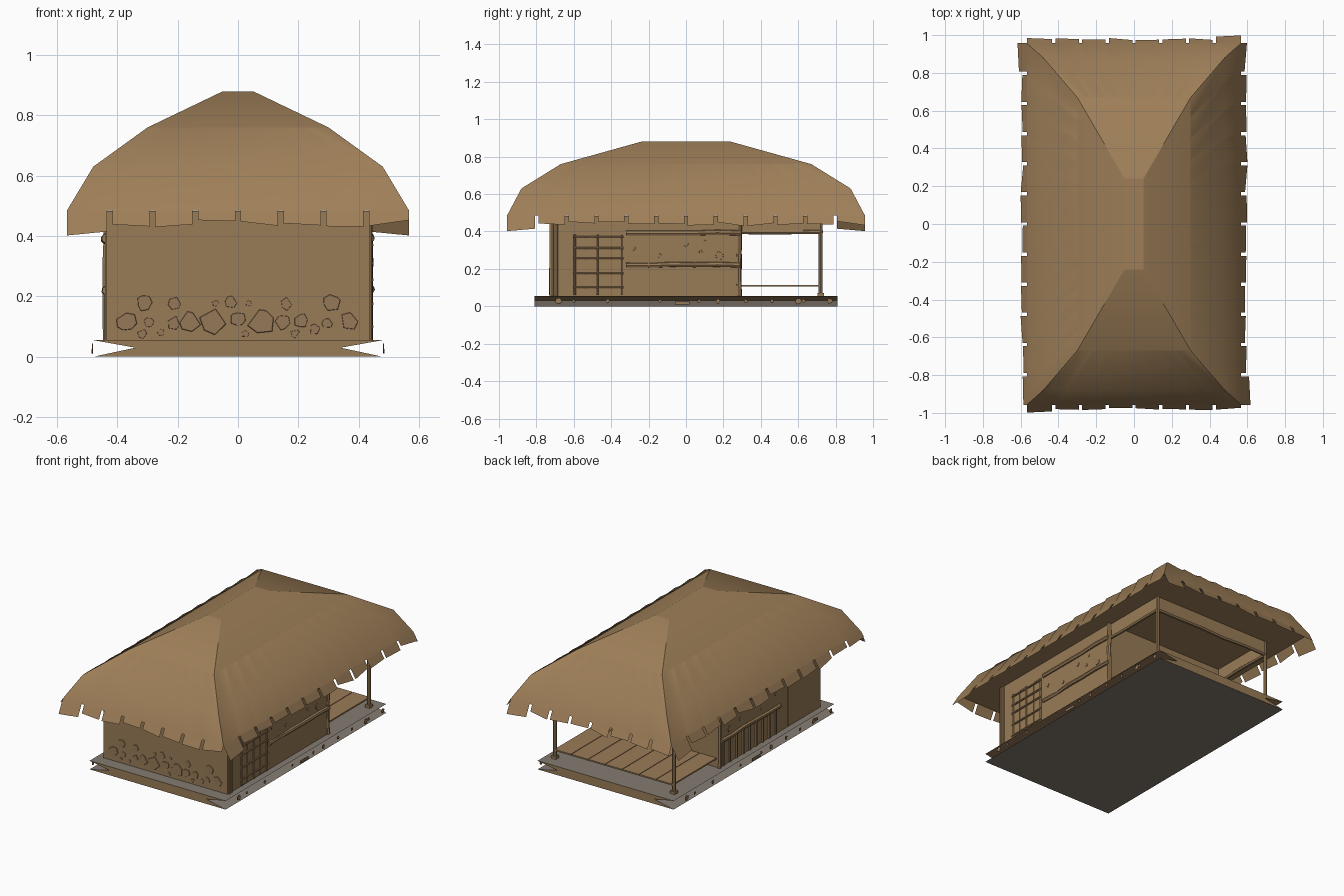
import bpy, bmesh, math, random
from mathutils import Vector

if "Cube" in bpy.data.objects:
    bpy.data.objects.remove(bpy.data.objects["Cube"])
random.seed(4)

def mat(name, c):
    m = bpy.data.materials.new(name)
    m.diffuse_color = (*c, 1)
    m.use_nodes = True
    m.node_tree.nodes["Principled BSDF"].inputs["Base Color"].default_value = m.diffuse_color
    return m

THATCH = mat("thatch_brown", (0.345, 0.213, 0.099))
WALL = mat("clay_brown", (0.315, 0.20, 0.096))
WOOD = mat("wood_brown", (0.32, 0.20, 0.096))
STONE = mat("stone_brown", (0.30, 0.19, 0.095))
GREY = mat("foundation_grey", (0.23, 0.20, 0.165))

def mesh(name, verts, faces, m):
    me = bpy.data.meshes.new(name)
    me.from_pydata([tuple(v) for v in verts], [], faces)
    me.materials.append(m)
    ob = bpy.data.objects.new(name, me)
    bpy.context.collection.objects.link(ob)
    return ob

def clean(ob, weld=False):
    bm = bmesh.new()
    bm.from_mesh(ob.data)
    if weld:
        bmesh.ops.remove_doubles(bm, verts=bm.verts, dist=.0005)
    else:
        bmesh.ops.recalc_face_normals(bm, faces=bm.faces)
    bm.to_mesh(ob.data)
    bm.free()

def box(name, lo, hi, m):
    v = [(x, y, z) for x in (lo[0], hi[0]) for y in (lo[1], hi[1]) for z in (lo[2], hi[2])]
    f = [(0, 1, 3, 2), (4, 6, 7, 5), (0, 4, 5, 1), (2, 3, 7, 6), (0, 2, 6, 4), (1, 5, 7, 3)]
    return mesh(name, v, f, m)

def log(name, a, b, r, m=WOOD, bend=0.0, n=7):
    """Slightly knotty pole running from a to b."""
    a, b = Vector(a), Vector(b)
    d = (b - a).normalized()
    u = d.orthogonal().normalized()
    w = d.cross(u)
    steps = 5 if bend else 1
    v, f = [], []
    for i in range(steps + 1):
        c = a.lerp(b, i / steps)
        if 0 < i < steps:
            c = c + u * random.uniform(-bend, bend) + w * random.uniform(-bend, bend) * .4
        for k in range(n):
            t = math.tau * k / n
            v.append(c + (u * math.cos(t) + w * math.sin(t)) * r)
    for i in range(steps):
        for k in range(n):
            k2 = (k + 1) % n
            f.append((i * n + k, i * n + k2, (i + 1) * n + k2, (i + 1) * n + k))
    f += [tuple(reversed(range(n))), tuple(range(steps * n, steps * n + n))]
    return mesh(name, v, f, m)

def stone(name, c, r, axis, out, depth=.003):
    """Irregular flat stone on a wall; axis 'x' or 'y' is the wall normal."""
    n = random.choice((5, 6, 7))
    shape = [(math.tau * (i + random.uniform(-.3, .3)) / n, r * random.uniform(.85, 1.15)) for i in range(n)]
    v = []
    for s, k in ((1, 0), (.95, 1)):
        for t, q in shape:
            h, z, o = q * s * math.cos(t), q * s * math.sin(t), out * depth * k
            v.append((c[0] + o, c[1] + h, c[2] + z) if axis == 'x' else (c[0] + h, c[1] + o, c[2] + z))
    f = [tuple(range(n, 2 * n)), tuple(reversed(range(n)))]
    f += [(i, (i + 1) % n, n + (i + 1) % n, n + i) for i in range(n)]
    clean(mesh(name, v, f, STONE))

# ---- thatched hip roof: four curved, grooved sheets ending in ragged tabs
RINGS = [(.05, .24, .88), (.30, .67, .76), (.48, .88, .63), (.567, .957, .485)]

def roof_side(name, front, sign, tabs, slope):
    def put(along, out, z):
        # front/back sheets run along x, side sheets along y
        return (-sign * along, sign * out, z) if front else (sign * out, sign * along, z)
    v, f = [], []
    def quad(*pts):
        f.append(tuple(range(len(v), len(v) + 4)))
        v.extend(pts)
    def at(k, t, depth):
        hx, hy, z = RINGS[k]
        al, out = (hx, hy) if front else (hy, hx)
        return put(al * t, out - depth * .8, z - depth * .5)
    hx, hy, ez = RINGS[3]
    al, out = (hx, hy) if front else (hy, hx)
    quad(at(0, -1, 0), at(1, -1, 0), at(1, 1, 0), at(0, 1, 0))
    for i in range(tabs):
        t0, t1 = -1 + 2 * i / tabs, -1 + 2 * (i + 1) / tabs
        tr = t0 + .035 * (8 / tabs)                 # narrow riser beside each groove
        dep = [0, 0, .01, 0]                        # grooves fade out at both ends
        for k in (1, 2):
            a0, a1 = (dep[k], dep[k + 1]) if i else (0, 0)
            b0, b1 = (dep[k], dep[k + 1]) if i < tabs - 1 else (0, 0)
            quad(at(k, t0, a0), at(k + 1, t0, a1), at(k + 1, tr, 0), at(k, tr, 0))
            quad(at(k, tr, 0), at(k + 1, tr, 0), at(k + 1, t1, b1), at(k, t1, b0))
        # hanging tab, all tabs of a side lie in one sloping plane
        g = .009 / al
        a = t0 + (g if i else 0)
        b = t1 - (g if i < tabs - 1 else 0)
        za, zb = random.uniform(.428, .455), random.uniform(.428, .455)
        if i == 0:
            za, zb = .402, .415
        quad(put(al * a, out, ez), put(al * a, out + (ez - za) * slope, za),
             put(al * b, out + (ez - zb) * slope, zb), put(al * b, out, ez))
    ob = mesh(name, v, f, THATCH)
    clean(ob, weld=True)
    bpy.ops.object.select_all(action='DESELECT')
    ob.select_set(True)
    bpy.context.view_layer.objects.active = ob
    bpy.ops.object.shade_smooth_by_angle(angle=math.radians(40))

roof_side("roof_front", True, -1, 8, .5)
roof_side("roof_back", True, 1, 8, .5)
roof_side("roof_right", False, 1, 12, .6)
roof_side("roof_left", False, -1, 12, .6)
mesh("roof_ridge_cap", [(-.05, -.24, .88), (.05, -.24, .88), (.05, .24, .88), (-.05, .24, .88)],
     [(0, 1, 2, 3)], THATCH)
# flat ceiling under the thatch
mesh("roof_soffit", [(-.56, -.95, .484), (.56, -.95, .484), (.56, .95, .484), (-.56, .95, .484)],
     [(3, 2, 1, 0)], THATCH)

# ---- foundation: hourglass section swept along the house, grey except ends and upper undercuts
P = [(-.48, 0), (.48, 0), (.34, .03), (.48, .055), (-.48, .055), (-.34, .03)]
base = mesh("foundation", [(x, y, z) for y in (-.81, .81) for x, z in P],
            [(i, i + 6, (i + 1) % 6 + 6, (i + 1) % 6) for i in range(6)]
            + [(0, 1, 2, 3, 4, 5), (11, 10, 9, 8, 7, 6)], GREY)
clean(base)
base.data.materials.append(WALL)
for p in base.data.polygons:
    undercut = p.normal.z < -.5 and p.center.z > .01
    p.material_index = 1 if undercut or abs(p.normal.y) > .5 else 0
# pebbles along the foundation rim
for s in (-1, 1):
    for y, r in ((-.68, .018), (-.6, .01), (-.42, .012), (-.14, .009), (.07, .01), (.17, .014),
                 (.32, .012), (.46, .01), (.6, .018), (.63, .012), (.77, .015)):
        stone("foundation_pebble", (s * .481, s * y, .028), r, 'x', s)
    box("foundation_block", (s * .483 - .002, -.06, .01), (s * .483 + .002, .02, .026), STONE)

# ---- house walls
box("house_walls", (-.437, -.73, .055), (.437, .29, .483), WALL)
for x, z, r in ((-.37, .115, .033), (-.31, .178, .026), (-.295, .115, .018), (-.318, .077, .015),
                (-.255, .08, .011), (-.21, .175, .021), (-.213, .11, .024), (-.16, .115, .033),
                (-.08, .117, .045), (-.075, .177, .011), (-.025, .18, .02), (0, .125, .024),
                (.025, .077, .014), (.035, .177, .01), (.08, .117, .045), (.15, .115, .026),
                (.16, .175, .02), (.19, .077, .016), (.21, .12, .024), (.255, .09, .019),
                (.295, .112, .018), (.31, .18, .027), (.37, .115, .032)):
    stone("front_wall_stone", (x, -.73, z), r, 'y', -1)

for s in (-1, 1):
    X = s * .437
    # timber frame on both long walls
    log("wall_end_post", (s * .434, .285, .055), (s * .434, .285, .483), .014, bend=.005)
    log("upper_log", (X, -.32, .392), (X, .29, .392), .015, bend=.005)
    log("middle_log", (X, -.32, .22), (X, .29, .22), .014, bend=.005)
    for y, z, r in ((-.28, .31, .013), (-.14, .27, .012), (0, .33, .012), (.08, .29, .01),
                    (.18, .27, .024), (.1, .345, .009)):
        stone("wall_stone", (s * .437, y, z), r, 'x', s)

# ---- right side: corner bundle and lattice shutter of bound reeds
for y in (-.715, -.694):
    log("corner_post", (.436, y, .055), (.436, y, .48), .01)
for i in range(4):
    y = -.57 + i * .066
    box("shutter_board", (.437, y - .031, .06), (.442, y + .031, .378 + .008 * (i % 2)), WOOD)
for y in (-.595, -.475, -.345):
    log("shutter_upright", (.442, y, .06), (.442, y, .385), .006)
for z in (.1, .175, .255, .31, .37):
    log("shutter_crossbar", (.444, -.605, z), (.444, -.335, z), .006)

# ---- left side: slat fence under the middle log, plain door near the front
for i in range(9):
    y = -.28 + i * .066
    log("slat", (-.435, y, .055), (-.435, y, .22), .01)
box("left_door", (-.441, -.62, .06), (-.436, -.4, .4), WOOD)

# ---- porch: plank deck, posts and header beams
for i in range(7):
    x = -.42 + i * .12
    box("deck_plank", (x + .002, .29, .105), (x + .118, .73, .114), WOOD)
for s in (-1, 1):
    log("porch_post", (s * .42, .72, .055), (s * .42, .72, .483), .011)
    box("porch_post_foot", (s * .42 - .017, .703, .055), (s * .42 + .017, .737, .072), WOOD)
    log("porch_side_rail", (s * .42, .29, .397), (s * .42, .72, .397), .012, bend=.004)
    box("porch_side_header", (s * .42 - .005, .29, .40), (s * .42 + .005, .725, .483), WOOD)
log("porch_back_rail", (-.42, .72, .397), (.42, .72, .397), .012, bend=.004)
box("porch_back_header", (-.425, .715, .40), (.425, .725, .483), WOOD)
